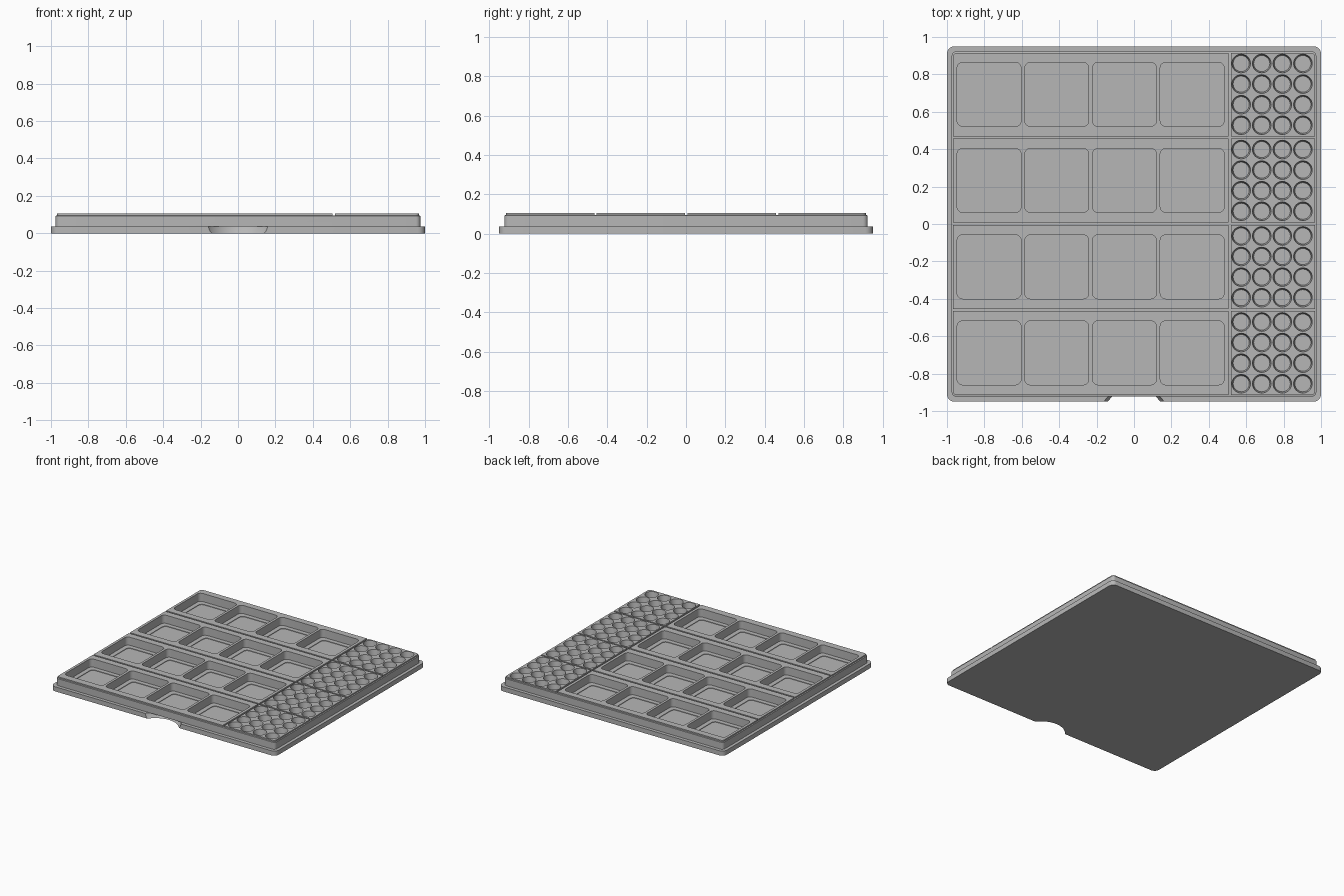
import bpy, bmesh, math

cube = bpy.data.objects.get("Cube")
if cube:
    bpy.data.objects.remove(cube, do_unlink=True)

grey = bpy.data.materials.new("light grey plastic")
grey.use_nodes = True
colour = (0.47, 0.47, 0.47, 1)
grey.diffuse_color = colour
grey.node_tree.nodes["Principled BSDF"].inputs["Base Color"].default_value = colour

TOP, OVER = 0.105, 0.13
ROWS = [-0.689, -0.229, 0.233, 0.693]


def rounded(cx, cy, w, d, r, seg=5):
    """Outline of a rounded rectangle."""
    pts = []
    for q, (sx, sy) in enumerate([(1, 1), (-1, 1), (-1, -1), (1, -1)]):
        for i in range(seg + 1):
            a = math.pi / 2 * (q + i / seg)
            pts.append((cx + sx * (w / 2 - r) + r * math.cos(a),
                        cy + sy * (d / 2 - r) + r * math.sin(a)))
    return pts


def circle(cx, cy, r, n=24):
    return [(cx + r * math.cos(math.tau * i / n),
             cy + r * math.sin(math.tau * i / n)) for i in range(n)]


def loft(bm, layers):
    """Closed solid through (outline, z) layers, bottom to top."""
    loops = [[bm.verts.new((x, y, z)) for x, y in pts] for pts, z in layers]
    n = len(loops[0])
    for a, b in zip(loops, loops[1:]):
        for i in range(n):
            j = (i + 1) % n
            bm.faces.new((a[i], a[j], b[j], b[i]))
    bm.faces.new(loops[0][::-1])
    bm.faces.new(loops[-1])


def make(name, solids):
    bm = bmesh.new()
    for layers in solids:
        loft(bm, layers)
    bmesh.ops.recalc_face_normals(bm, faces=bm.faces)
    mesh = bpy.data.meshes.new(name)
    bm.to_mesh(mesh)
    bm.free()
    mesh.materials.append(grey)
    ob = bpy.data.objects.new(name, mesh)
    bpy.context.collection.objects.link(ob)
    return ob


# Flanged tray block with a slightly narrower raised top
flange = rounded(0, 0, 2, 1.9, 0.04)
body = rounded(0, 0, 1.95, 1.846, 0.025)
lip = rounded(0, 0, 1.934, 1.83, 0.02)
tray = make("storage_tray", [[(flange, 0), (flange, 0.037), (body, 0.037),
                              (body, 0.093), (lip, 0.095), (lip, TOP)]])

# Square pockets with a shallow recess in the floor
pockets = []
for y in ROWS:
    for col in range(4):
        x = -0.775 + 0.362 * col
        outer = rounded(x, y, 0.342, 0.342, 0.03)
        inner = rounded(x, y, 0.27, 0.27, 0.03)
        pockets.append([(inner, 0.036), (inner, 0.04), (outer, 0.04), (outer, OVER)])

# Small round wells, tapering to the floor
wells = []
for y in ROWS:
    for i in range(4):
        for j in range(4):
            x, cy = 0.738 + 0.11 * (i - 1.5), y + 0.11 * (j - 1.5)
            rim = circle(x, cy, 0.05)
            wells.append([(circle(x, cy, 0.043), 0.06), (rim, TOP), (rim, OVER)])

# Narrow grooves that split the top into panels
cross_grooves = []
for y in (-0.46, 0.001, 0.463):
    g = rounded(0, y, 2.2, 0.012, 0.001, 1)
    cross_grooves.append([(g, 0.094), (g, OVER)])
g = rounded(0.511, 0, 0.013, 2.2, 0.001, 1)
long_groove = [[(g, 0.094), (g, OVER)]]

# Finger notch under the front edge
notch = [[(circle(0, -1.05, 0.17, 64), -0.02), (circle(0, -1.05, 0.172, 64), 0),
          (circle(0, -1.05, 0.182, 64), 0.015), (circle(0, -1.05, 0.189, 64), 0.037)]]

for name, solids in [("pocket", pockets), ("well", wells), ("cross_groove", cross_grooves),
                     ("long_groove", long_groove), ("finger_notch", notch)]:
    cutter = make(name + "_cutter", solids)
    cutter.hide_render = True
    mod = tray.modifiers.new(name, 'BOOLEAN')
    mod.operation = 'DIFFERENCE'
    mod.solver = 'EXACT'
    mod.object = cutter
    bpy.context.view_layer.update()
    baked = bpy.data.meshes.new_from_object(
        tray.evaluated_get(bpy.context.evaluated_depsgraph_get()))
    tray.modifiers.clear()
    tray.data = baked
    bpy.data.objects.remove(cutter, do_unlink=True)

# Smooth the rounded corners, keep the edges crisp
bpy.ops.object.select_all(action='DESELECT')
tray.select_set(True)
bpy.context.view_layer.objects.active = tray
bpy.ops.object.shade_smooth_by_angle(angle=math.radians(30))
